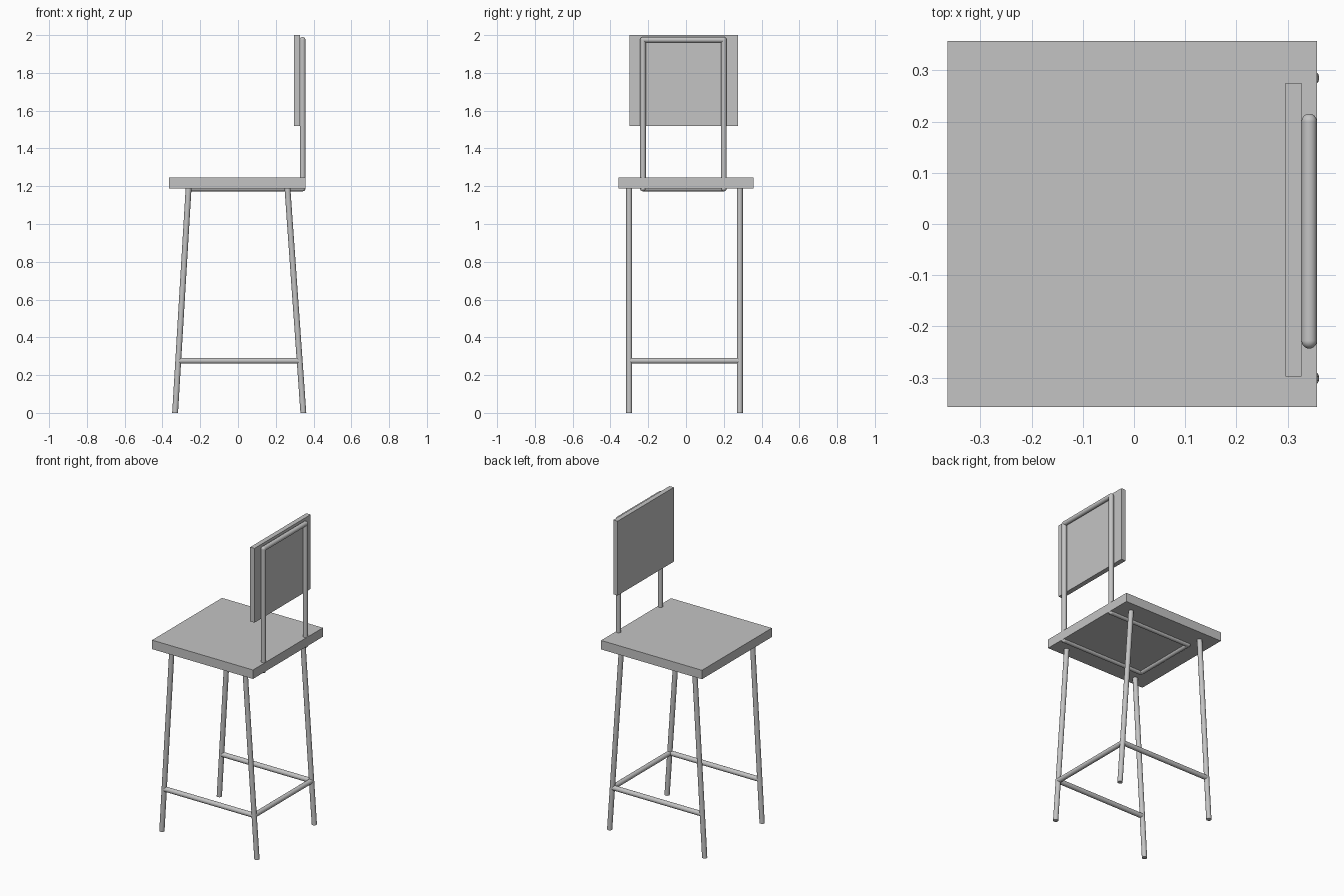
import bpy, bmesh
from mathutils import Vector, Matrix

if "Cube" in bpy.data.objects:
    bpy.data.objects.remove(bpy.data.objects["Cube"])

grey = bpy.data.materials.new("plain grey")
grey.diffuse_color = (0.55, 0.55, 0.55, 1)
grey.use_nodes = True
grey.node_tree.nodes["Principled BSDF"].inputs["Base Color"].default_value = grey.diffuse_color
R = 0.0155


def finish(name, bm, smooth=False):
    bmesh.ops.recalc_face_normals(bm, faces=bm.faces)
    me = bpy.data.meshes.new(name)
    bm.to_mesh(me)
    bm.free()
    me.materials.append(grey)
    ob = bpy.data.objects.new(name, me)
    bpy.context.collection.objects.link(ob)
    if smooth:
        bpy.ops.object.select_all(action='DESELECT')
        ob.select_set(True)
        bpy.context.view_layer.objects.active = ob
        bpy.ops.object.shade_smooth_by_angle()
    return ob


def box(name, lo, hi):
    lo, hi = Vector(lo), Vector(hi)
    bm = bmesh.new()
    m = Matrix.Translation((lo + hi) / 2) @ Matrix.Diagonal((*(hi - lo), 1))
    bmesh.ops.create_cube(bm, size=1, matrix=m)
    finish(name, bm)


def add_tube(bm, a, b, r=R):
    a, b = Vector(a), Vector(b)
    d = b - a
    m = Matrix.Translation((a + b) / 2) @ d.to_track_quat('Z', 'Y').to_matrix().to_4x4()
    bmesh.ops.create_cone(bm, cap_ends=True, segments=24, radius1=r, radius2=r,
                          depth=d.length, matrix=m)


def tube(name, a, b):
    bm = bmesh.new()
    add_tube(bm, a, b)
    finish(name, bm, True)


def leg(name, x0, x1, y, top):
    # splayed tube with level ends
    bm = bmesh.new()
    bmesh.ops.create_cone(bm, cap_ends=True, segments=24, radius1=R, radius2=R,
                          depth=top, matrix=Matrix.Translation((0, y, top / 2)))
    for v in bm.verts:
        v.co.x += x0 + (x1 - x0) * v.co.z / top
    finish(name, bm, True)


# seat and backrest panels
box("seat", (-0.364, -0.357, 1.187), (0.357, 0.357, 1.245))
box("backrest", (0.296, -0.298, 1.52), (0.327, 0.275, 2.0))

# legs and side stretchers
for side, y in (("right", -0.301), ("left", 0.285)):
    leg(side + "_leg_a", -0.333, -0.261, y, 1.2)
    leg(side + "_leg_b", 0.346, 0.261, y, 1.2)
    tube(side + "_stretcher", (-0.316, y, 0.276), (0.326, y, 0.276))
tube("back_stretcher", (0.326, -0.301, 0.276), (0.326, 0.285, 0.276))

# one closed tube loop: backrest uprights, top bar and rails under the seat
y0, y1, xb, xf, zt, zb = -0.228, 0.2, 0.342, -0.245, 1.975, 1.188
path = [(xf, y0, zb), (xb, y0, zb), (xb, y0, zt),
        (xb, y1, zt), (xb, y1, zb), (xf, y1, zb)]
bm = bmesh.new()
for i, p in enumerate(path):
    add_tube(bm, p, path[(i + 1) % len(path)], 0.015)
    bmesh.ops.create_uvsphere(bm, u_segments=24, v_segments=12, radius=0.015,
                              matrix=Matrix.Translation(p))
finish("tube_frame", bm, True)
